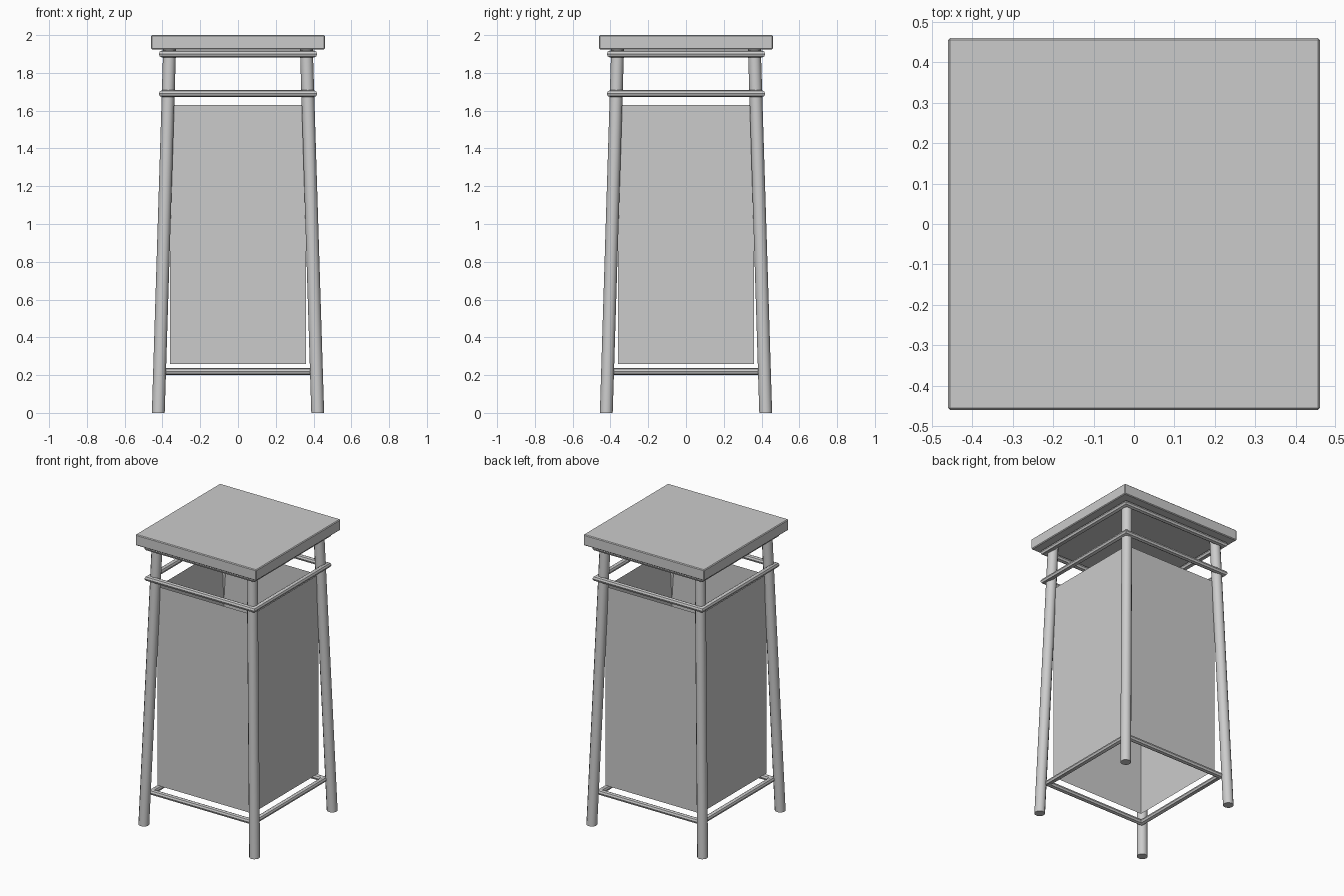
import bpy, bmesh, math

if "Cube" in bpy.data.objects:
    bpy.data.objects.remove(bpy.data.objects["Cube"])

CORNERS = [(1, 1), (-1, 1), (-1, -1), (1, -1)]


def make_object(name, bm, smooth=False):
    bmesh.ops.recalc_face_normals(bm, faces=bm.faces)
    mesh = bpy.data.meshes.new(name)
    bm.to_mesh(mesh)
    bm.free()
    obj = bpy.data.objects.new(name, mesh)
    bpy.context.collection.objects.link(obj)
    if smooth:
        bpy.ops.object.select_all(action='DESELECT')
        obj.select_set(True)
        bpy.context.view_layer.objects.active = obj
        bpy.ops.object.shade_smooth_by_angle(angle=math.radians(35))
    return obj


def bridge(bm, a, b):
    n = len(a)
    for i in range(n):
        j = (i + 1) % n
        bm.faces.new((a[i], a[j], b[j], b[i]))


def square_rail(name, half, z, r, sides=8):
    # Square tube ring with mitred corners
    bm = bmesh.new()
    loops = []
    for sx, sy in CORNERS:
        loop = []
        for k in range(sides):
            a = 2 * math.pi * k / sides
            h = half + r * math.cos(a)
            loop.append(bm.verts.new((sx * h, sy * h, z + r * math.sin(a))))
        loops.append(loop)
    for i in range(4):
        bridge(bm, loops[i], loops[(i + 1) % 4])
    return make_object(name, bm, True)


def leg(name, sx, sy, foot=0.422, head=0.362, r=0.034, top=1.93, sides=12):
    # Round leg leaning in towards the roof
    bm = bmesh.new()
    rings = []
    for c, z in ((foot, 0), (head, top)):
        rings.append([bm.verts.new((sx * c + r * math.cos(2 * math.pi * k / sides),
                                    sy * c + r * math.sin(2 * math.pi * k / sides), z))
                      for k in range(sides)])
        bm.faces.new(rings[-1])
    bridge(bm, *rings)
    return make_object(name, bm, True)


# Top slab with a fine bevelled edge
bm = bmesh.new()
bmesh.ops.create_cube(bm, size=1)
bmesh.ops.scale(bm, vec=(0.92, 0.92, 0.075), verts=bm.verts)
bmesh.ops.translate(bm, vec=(0, 0, 1.9625), verts=bm.verts)
bmesh.ops.bevel(bm, geom=bm.edges[:], offset=0.005, segments=1, affect='EDGES')
make_object("top_slab", bm)

# Four legs
for label, (sx, sy) in zip(("back_right", "back_left", "front_left", "front_right"), CORNERS):
    leg(label + "_leg", sx, sy)

# Rails
square_rail("upper_rail", 0.401, 1.90, 0.0185)
square_rail("middle_rail", 0.401, 1.69, 0.0185)
square_rail("lower_rail", 0.386, 0.218, 0.0185)

# Open thin-walled panel box
bm = bmesh.new()
rims = [[bm.verts.new((0.36 * sx, 0.36 * sy, z)) for sx, sy in CORNERS] for z in (0.26, 1.63)]
bridge(bm, *rims)
make_object("side_panels", bm)
